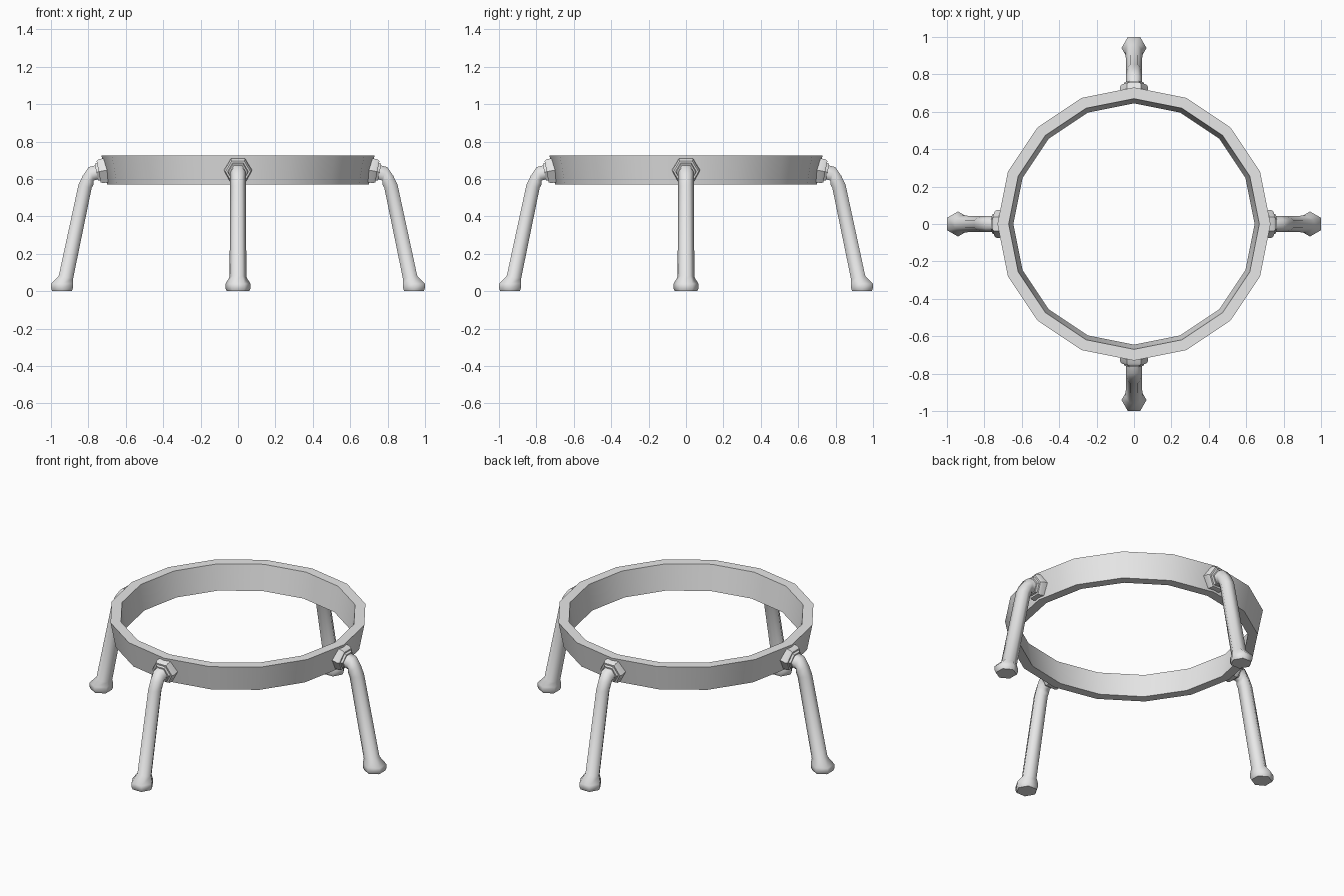
import bpy, bmesh
from math import radians, sin, cos, pi
from mathutils import Vector, Matrix

if "Cube" in bpy.data.objects:
    bpy.data.objects.remove(bpy.data.objects["Cube"], do_unlink=True)

metal = bpy.data.materials.new("grey_metal")
metal.use_nodes = True
colour = (0.8, 0.8, 0.8, 1)
metal.diffuse_color = colour
metal.node_tree.nodes["Principled BSDF"].inputs["Base Color"].default_value = colour


def finish(name, bm, turn, sharp_angle):
    bmesh.ops.recalc_face_normals(bm, faces=bm.faces)
    mesh = bpy.data.meshes.new(name)
    bm.to_mesh(mesh)
    bm.free()
    mesh.materials.append(metal)
    obj = bpy.data.objects.new(name, mesh)
    obj.matrix_world = Matrix.Rotation(turn, 4, "Z")
    bpy.context.collection.objects.link(obj)
    bpy.ops.object.select_all(action="DESELECT")
    obj.select_set(True)
    bpy.context.view_layer.objects.active = obj
    bpy.ops.object.shade_smooth_by_angle(angle=radians(sharp_angle))


def skin(bm, loops, closed=False):
    """Join neighbouring loops of vertices with quads."""
    pairs = list(zip(loops, loops[1:]))
    if closed:
        pairs.append((loops[-1], loops[0]))
    for a, b in pairs:
        n = len(a)
        for i in range(n):
            j = (i + 1) % n
            bm.faces.new((a[i], a[j], b[j], b[i]))
    if not closed:
        bm.faces.new(loops[0])
        bm.faces.new(loops[-1])


def hex_sweep(name, stations, turn, sharp_angle):
    """Hexagonal sections (x, z, radius, downward tilt) along a bent path."""
    bm = bmesh.new()
    loops = []
    for x, z, r, tilt in stations:
        t = radians(tilt)
        up = Vector((sin(t), 0, cos(t)))
        side = Vector((0, 1, 0))
        loops.append([bm.verts.new(Vector((x, 0, z)) + r * (cos(k * pi / 3) * side + sin(k * pi / 3) * up))
                      for k in range(6)])
    skin(bm, loops)
    finish(name, bm, turn, sharp_angle)


# Tapered sixteen-sided ring
ring = bmesh.new()
section = [(0.73, 0.725), (0.70, 0.57), (0.645, 0.57), (0.67, 0.725)]
skin(ring, [[ring.verts.new((r * cos(k * pi / 8), r * sin(k * pi / 8), z)) for k in range(16)]
            for r, z in section], closed=True)
finish("ring", ring, 0, 30)

# Bent tube with a flared foot
leg = [(0.72, 0.644, 0.044, 11), (0.785, 0.628, 0.044, 20), (0.802, 0.593, 0.043, 50),
       (0.818, 0.56, 0.042, 78), (0.92, 0.075, 0.045, 78), (0.941, 0.04, 0.067, 90),
       (0.941, 0.015, 0.067, 90), (0.941, 0, 0.06, 90)]

# Hexagonal nut with a stepped collar
nut = [(0.69, 0.65, 0.075, 11), (0.733, 0.6415, 0.075, 11), (0.745, 0.639, 0.067, 11),
       (0.745, 0.639, 0.056, 11), (0.757, 0.6365, 0.052, 11)]

for side, turn in (("left", 0), ("back", 90), ("right", 180), ("front", 270)):
    hex_sweep(side + "_leg", leg, radians(turn), 65)
    hex_sweep(side + "_nut", nut, radians(turn), 30)
